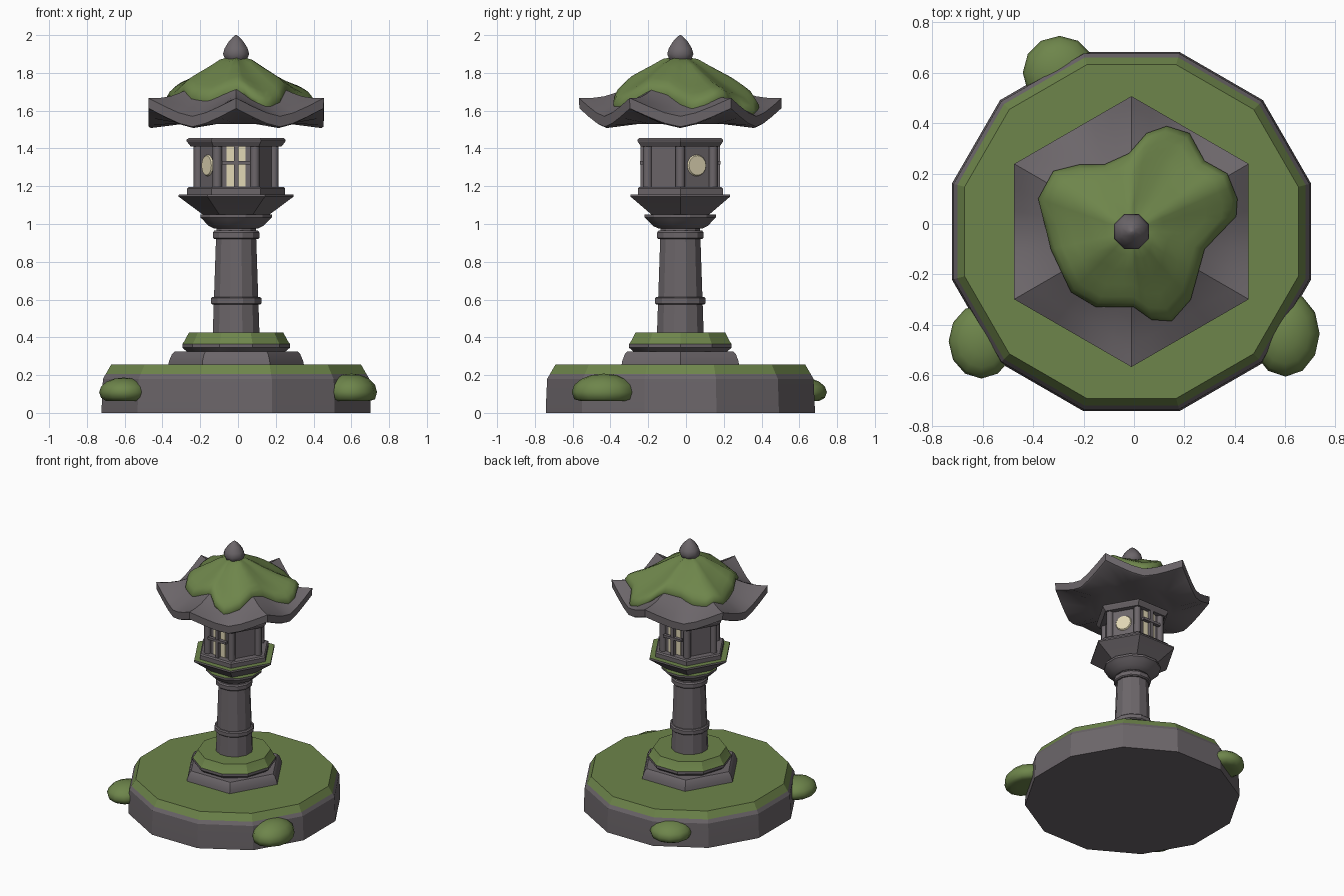
import bpy, bmesh, math
from mathutils import Vector, Matrix

if "Cube" in bpy.data.objects:
    bpy.data.objects.remove(bpy.data.objects["Cube"])

CX, CY = -0.01, -0.03          # lantern axis


def material(name, rgb):
    m = bpy.data.materials.new(name)
    m.diffuse_color = (*rgb, 1)
    m.use_nodes = True
    m.node_tree.nodes["Principled BSDF"].inputs["Base Color"].default_value = m.diffuse_color
    return m


STONE = material("dark stone", (0.15, 0.133, 0.144))
MOSS = material("moss green", (0.155, 0.235, 0.07))
GLOW = material("cream paper", (0.75, 0.68, 0.46))


def finish(name, bm, mats, angle=25):
    bmesh.ops.recalc_face_normals(bm, faces=bm.faces)
    me = bpy.data.meshes.new(name)
    bm.to_mesh(me)
    bm.free()
    for m in mats:
        me.materials.append(m)
    me.shade_smooth()
    me.set_sharp_from_angle(angle=math.radians(angle))
    ob = bpy.data.objects.new(name, me)
    bpy.context.collection.objects.link(ob)
    return ob


def skin(bm, rings):
    """Bridge equal-length vertex rings and cap both ends."""
    n = len(rings[0])
    for a, b in zip(rings, rings[1:]):
        for i in range(n):
            j = (i + 1) % n
            bm.faces.new((a[i], a[j], b[j], b[i]))
    bm.faces.new(rings[0])
    bm.faces.new(rings[-1])


def lathe(name, profile, sides, turn=0.0, moss_above=None, angle=25):
    """Stack of (corner radius, z) polygons; faces above a height become moss."""
    bm = bmesh.new()
    rings = []
    for r, z in profile:
        rings.append([bm.verts.new((CX + r * math.cos(turn + math.tau * i / sides),
                                    CY + r * math.sin(turn + math.tau * i / sides), z))
                      for i in range(sides)])
    skin(bm, rings)
    if moss_above is not None:
        for f in bm.faces:
            f.material_index = int(f.calc_center_median().z > moss_above)
    return finish(name, bm, [STONE, MOSS], angle)


# base and steps
lathe("base_slab", [(.737, 0), (.737, .03), (.73, .18), (.715, .205), (.685, .255)],
      12, math.pi / 12, .21)
lathe("hex_step", [(.36, .25), (.355, .275), (.34, .31), (.325, .325)], 6)
lathe("round_step", [(.255, .32), (.285, .345), (.285, .365), (.275, .378), (.25, .425)],
      10, 0, .37)

# column with its bands
lathe("column", [(.128, .42), (.108, .985)], 12, math.pi / 12)
lathe("lower_band", [(.13, .573), (.138, .58), (.138, .607), (.13, .614)], 12, math.pi / 12)
lathe("upper_band", [(.12, .92), (.127, .927), (.127, .955), (.12, .965)], 12, math.pi / 12)
lathe("collar", [(.118, .975), (.15, .99), (.18, 1.02), (.196, 1.035), (.196, 1.05)],
      12, math.pi / 12, 1.045)

# fire box
lathe("platform", [(.17, 1.045), (.19, 1.06), (.295, 1.138), (.305, 1.145), (.303, 1.157)],
      6, 0, 1.154)
lathe("sill", [(.26, 1.15), (.26, 1.188), (.25, 1.197)], 6)
lathe("fire_box", [(.2, 1.19), (.2, 1.42)], 6)
lathe("fire_box_cap", [(.24, 1.41), (.262, 1.438), (.262, 1.446), (.25, 1.456)], 6)
for i in range(6):
    a = math.tau * i / 6
    bm = bmesh.new()
    bmesh.ops.create_cone(bm, cap_ends=True, segments=8, radius1=.025, radius2=.025, depth=.23,
                          matrix=Matrix.Translation((CX + .2 * math.cos(a),
                                                     CY + .2 * math.sin(a), 1.305)))
    finish(f"corner_post_{i + 1}", bm, [STONE], 50)


def on_face(deg, dist, z):
    """Matrix on a fire box wall: local x outward, y sideways, z up."""
    a = math.radians(deg)
    return (Matrix.Translation((CX + dist * math.cos(a), CY + dist * math.sin(a), z))
            @ Matrix.Rotation(a, 4, 'Z'))


def wall_box(name, deg, dist, z, size, mat):
    bm = bmesh.new()
    bmesh.ops.create_cube(bm, size=1, matrix=on_face(deg, dist, z) @ Matrix.Diagonal((*size, 1)))
    finish(name, bm, [mat])


# lattice windows front and back, round windows on two diagonal walls
for side, deg in (("front", 270), ("back", 90)):
    wall_box(side + "_paper", deg, .175, 1.305, (.009, .1, .215), GLOW)
    wall_box(side + "_upright", deg, .19, 1.305, (.04, .024, .225), STONE)
    wall_box(side + "_crossbar", deg, .2, 1.325, (.025, .15, .018), STONE)
for side, deg in (("right", 30), ("left", 210)):
    bm = bmesh.new()
    bmesh.ops.create_cone(bm, cap_ends=True, segments=16, radius1=.058, radius2=.052, depth=.009,
                          matrix=on_face(deg, .177, 1.31) @ Matrix.Rotation(math.pi / 2, 4, 'Y'))
    finish(side + "_round_window", bm, [GLOW])

# hexagonal roof with upturned corners
SLOPE = [(0, 1.88), (.12, 1.86), (.32, 1.78), (.54, 1.70), (.75, 1.635), (1, 1.57)]


def eave(a):
    """Eave radius and corner weight (0 mid-side, 1 corner) at an angle."""
    d = (a + math.pi / 6) % (math.pi / 3) - math.pi / 6
    return .465 / math.cos(d), (abs(d) / (math.pi / 6)) ** 1.5


def roof_z(r, a):
    e, u = eave(a)
    t = min(r / e, 1)
    for (t0, z0), (t1, z1) in zip(SLOPE, SLOPE[1:]):
        if t <= t1:
            return z0 + (z1 - z0) * (t - t0) / (t1 - t0) + .097 * u * t ** 3


def polar(r, a, z):
    return (CX + r * math.cos(a), CY + r * math.sin(a), z)


N = 36
angles = [math.tau * i / N for i in range(N)]
bm = bmesh.new()
rings = [[bm.verts.new(polar(t * eave(a)[0], a, roof_z(t * eave(a)[0], a))) for a in angles]
         for t in (.1, .2, .32, .45, .54, .65, .75, .85, .93, 1)]
for t, drop in ((.995, .055), (.97, .062)):
    rings.append([bm.verts.new(polar(t * eave(a)[0], a, 1.57 + .097 * eave(a)[1] - drop))
                  for a in angles])
rings.append([bm.verts.new(polar(.6 * eave(a)[0], a, 1.53)) for a in angles])
skin(bm, rings)
finish("roof", bm, [STONE], 40)

# lobed moss blanket draped over the roof (plan outline)
PLAN = [(.41, .1), (.405, .03), (.28, -.1), (.225, -.3), (.15, -.385), (.07, -.38), (0, -.33),
        (-.15, -.33), (-.25, -.27), (-.33, -.1), (-.38, .1), (-.32, .21), (-.22, .235),
        (-.12, .235), (-.02, .28), (.05, .36), (.13, .388), (.22, .36), (.28, .25), (.37, .2)]
outline = [Vector((x - CX, y - CY)) for x, y in PLAN]
outline = [p for a, b in zip(outline, outline[1:] + outline[:1]) for p in (a, (a + b) / 2)]
bm = bmesh.new()
rings = []
for t, lift in ((.13, .015), (.3, .035), (.5, .045), (.7, .052), (.86, .054), (.95, .045),
                (1, .02), (.985, -.008), (.9, -.015)):
    ring = []
    for p in outline:
        r, a = p.length * t, math.atan2(p.y, p.x)
        ring.append(bm.verts.new(polar(r, a, roof_z(r, a) + lift)))
    rings.append(ring)
skin(bm, rings)
finish("roof_moss", bm, [MOSS], 70)

# bud finial
lathe("finial", [(.045, 1.855), (.062, 1.87), (.075, 1.9), (.066, 1.93), (.043, 1.965),
                 (.018, 1.99), (.004, 2)], 8, math.pi / 8, None, 50)

# moss clumps on the edge of the base, flat underneath
for name, x, y, rx, ry, top in (("moss_clump_left", -.605, -.465, .13, .148, .187),
                                ("moss_clump_right", .6, -.435, .136, .17, .208),
                                ("moss_clump_back", -.295, .6, .146, .146, .19)):
    bm = bmesh.new()
    bmesh.ops.create_uvsphere(bm, u_segments=12, v_segments=8, radius=1)
    for v in bm.verts:
        z = .11 + v.co.z * (top - .11)
        v.co = (x + v.co.x * rx, y + v.co.y * ry, max(z, .062))
    finish(name, bm, [MOSS], 70)
